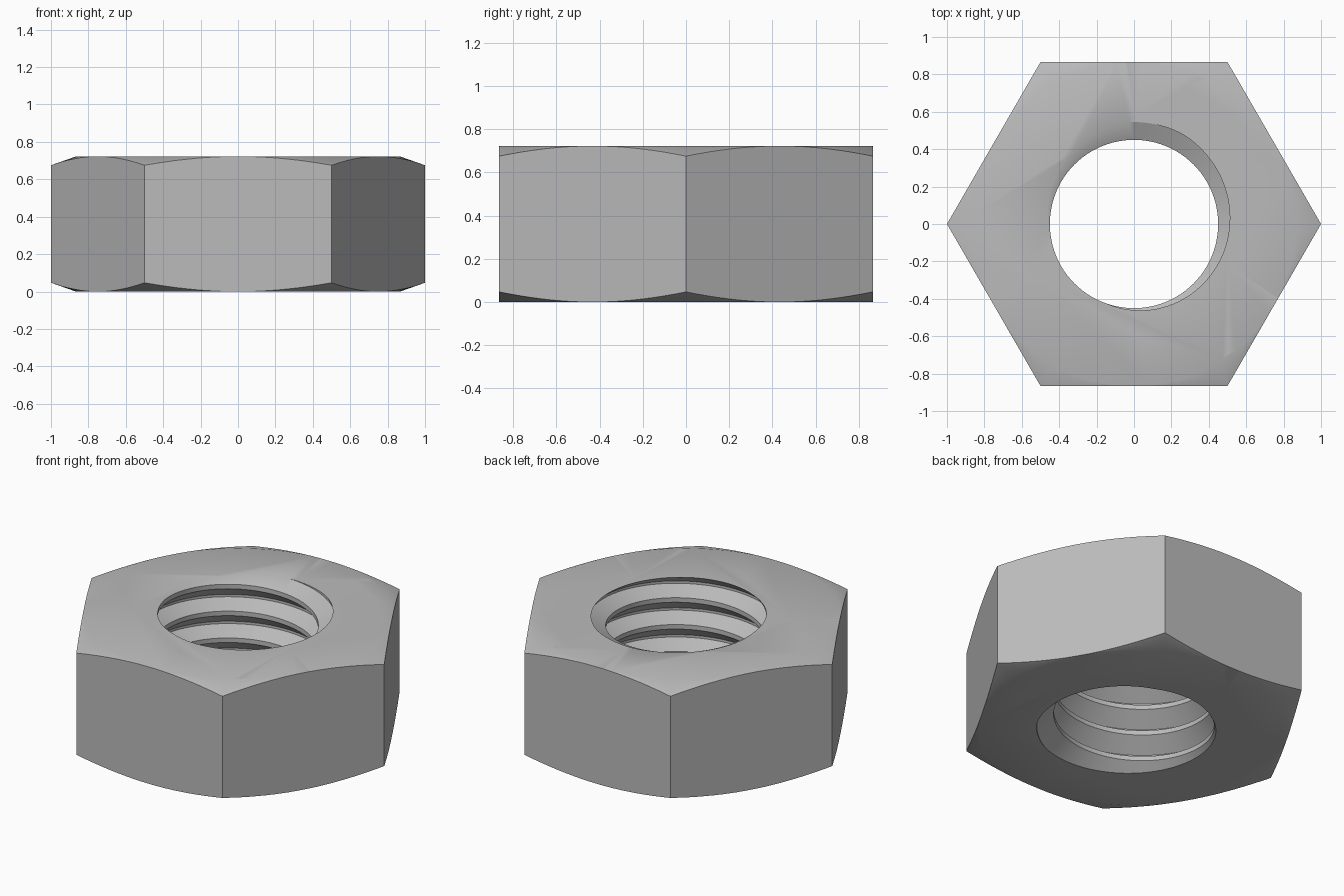
import bpy, math

HEIGHT = 0.722
PITCH = 0.166
SIDES = 96          # steps per turn of the thread

# Remove the default cube
cube = bpy.data.objects.get("Cube")
if cube:
    bpy.data.objects.remove(cube, do_unlink=True)

steel = bpy.data.materials.new("grey_steel")
steel.use_nodes = True
grey = (0.5, 0.5, 0.5, 1)
steel.diffuse_color = grey
steel.node_tree.nodes["Principled BSDF"].inputs["Base Color"].default_value = grey


def add_mesh(name, verts, faces):
    mesh = bpy.data.meshes.new(name)
    mesh.from_pydata(verts, [], faces)
    mesh.materials.append(steel)
    obj = bpy.data.objects.new(name, mesh)
    bpy.context.collection.objects.link(obj)
    return obj


def lathe(name, profile, count):
    """Closed solid of revolution with flat ends."""
    verts = [(r * math.cos(math.tau * j / count), r * math.sin(math.tau * j / count), z)
             for r, z in profile for j in range(count)]
    faces = [(i * count + j, i * count + (j + 1) % count,
              (i + 1) * count + (j + 1) % count, (i + 1) * count + j)
             for i in range(len(profile) - 1) for j in range(count)]
    faces.append(tuple(reversed(range(count))))
    faces.append(tuple(range(len(verts) - count, len(verts))))
    return add_mesh(name, verts, faces)


def threaded_rod(name, profile, turns, z_start):
    """Right-handed screw, one column of points per angle step."""
    k = len(profile)
    rows = k * turns
    verts = []
    for j in range(SIDES):
        a = math.tau * j / SIDES
        for i in range(rows + k):
            r, dz = profile[i % k]
            z = z_start + PITCH * (i // k + j / SIDES) + dz
            verts.append((r * math.cos(a), r * math.sin(a), z))

    def vid(j, i):  # after a full turn, continue one pitch higher
        return (j % SIDES) * (rows + k) + i + (k if j == SIDES else 0)

    faces = [(vid(j, i), vid(j + 1, i), vid(j + 1, i + 1), vid(j, i + 1))
             for j in range(SIDES) for i in range(rows - 1)]
    # Fan caps on both ends, each closing along the vertical seam
    for end, top in ((0, False), (rows - 1, True)):
        loop = [vid(j, end) for j in range(SIDES + 1)]
        loop += [vid(0, i) for i in range(end + k - 1, end, -1)]
        centre = len(verts)
        verts.append((0, 0, sum(verts[v][2] for v in loop) / len(loop)))
        for a, b in zip(loop, loop[1:] + loop[:1]):
            faces.append((a, b, centre) if top else (b, a, centre))
    return add_mesh(name, verts, faces)


def boolean(target, cutter, operation):
    mod = target.modifiers.new(operation.title(), 'BOOLEAN')
    mod.operation = operation
    mod.solver = 'EXACT'
    mod.object = cutter
    bpy.context.view_layer.objects.active = target
    bpy.ops.object.modifier_apply(modifier=mod.name)
    bpy.data.objects.remove(cutter, do_unlink=True)


# Six-sided body, corners on the x axis
nut = lathe("hex_nut", [(1, 0), (1, HEIGHT)], 6)

# Conical corner chamfers above and below
chamfer = lathe("chamfer_cutter", [(0.867, 0), (1.12, 0.089),
                                   (1.12, HEIGHT - 0.089), (0.867, HEIGHT)], 120)
boolean(nut, chamfer, 'INTERSECT')

# Threaded bore: crest, upward flank, root, downward flank
thread = [(0.45, 0), (0.45, 0.028), (0.545, 0.073), (0.545, 0.088)]
# The downward flank's root edge meets the top face about 60 degrees round
z_start = HEIGHT - thread[3][1] - PITCH * (60 / 360) - 6 * PITCH
bore = threaded_rod("bore_cutter", thread, 9, z_start)
boolean(nut, bore, 'DIFFERENCE')

# Smooth thread and chamfers, crisp hexagon edges
bpy.ops.object.select_all(action='DESELECT')
nut.select_set(True)
bpy.context.view_layer.objects.active = nut
bpy.ops.object.shade_smooth_by_angle(angle=math.radians(30))
